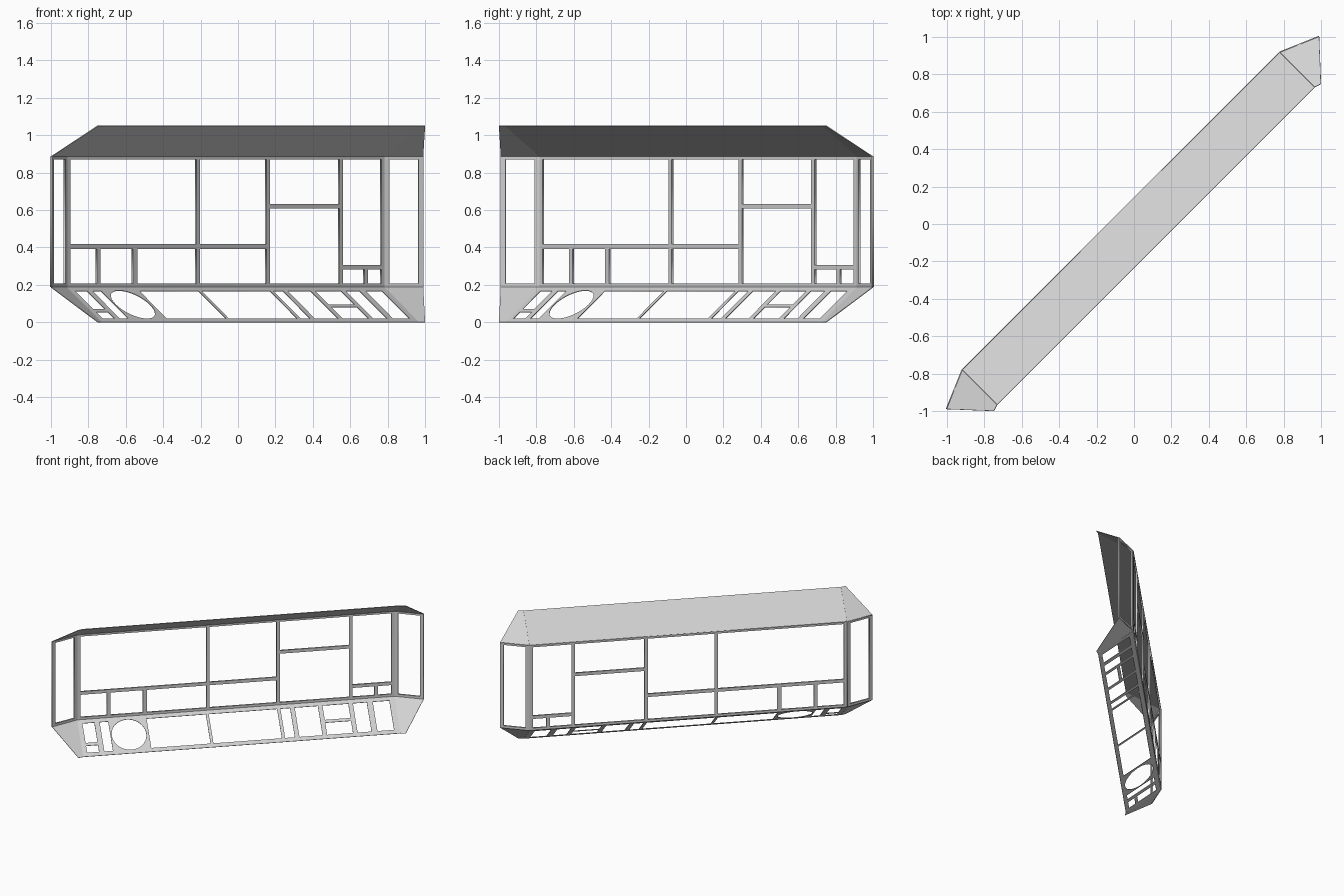
import bpy
import math
from mathutils import Matrix, Vector

cube = bpy.data.objects.get("Cube")
if cube:
    bpy.data.objects.remove(cube)

paint = bpy.data.materials.new("light_grey")
paint.use_nodes = True
GREY = (0.64, 0.64, 0.64, 1)
paint.diffuse_color = GREY
paint.node_tree.nodes["Principled BSDF"].inputs["Base Color"].default_value = GREY

# The shell is laid out along x, then turned onto the diagonal
TURN = Matrix.Rotation(math.radians(45), 4, "Z")
SILL, HEAD, TOP = 0.187, 0.885, 1.05
CORNER = Vector((1.2, 0.096))     # where wall and end facet meet
TIP = Vector((1.407, 0.007))      # outer end of the end facet
LIP = Vector((1.2, -0.166))       # front end of the sloping panels
LIP_TIP = Vector((1.237, -0.177))


def rect(x0, x1, y0, y1):
    return [(x0, y0), (x1, y0), (x1, y1), (x0, y1)]


def circle(x, y, r, n=40):
    return [(x + r * math.cos(2 * math.pi * i / n),
             y + r * math.sin(2 * math.pi * i / n)) for i in range(n)]


def pierced_panel(name, outline, holes, origin, x_axis, y_axis, thickness):
    """Flat sheet with openings, placed by its origin and two axes."""
    curve = bpy.data.curves.new(name, "CURVE")
    curve.dimensions = "2D"
    curve.fill_mode = "BOTH"
    curve.extrude = thickness / 2
    for loop in [outline] + holes:
        spline = curve.splines.new("POLY")
        spline.points.add(len(loop) - 1)
        for point, (x, y) in zip(spline.points, loop):
            point.co = (x, y, 0, 1)
        spline.use_cyclic_u = True
    x_axis, y_axis = Vector(x_axis).normalized(), Vector(y_axis).normalized()
    place = Matrix((x_axis, y_axis, x_axis.cross(y_axis))).transposed().to_4x4()
    place.translation = Vector(origin)
    source = bpy.data.objects.new(name + "_outline", curve)
    bpy.context.collection.objects.link(source)
    bpy.context.view_layer.update()
    graph = bpy.context.evaluated_depsgraph_get()
    mesh = bpy.data.meshes.new_from_object(source.evaluated_get(graph))
    bpy.data.objects.remove(source)
    mesh.transform(TURN @ place)
    mesh.materials.clear()
    mesh.materials.append(paint)
    obj = bpy.data.objects.new(name, mesh)
    bpy.context.collection.objects.link(obj)
    return obj


def sheet(name, corners, thickness=0.004):
    """Plain thin sheet through the given corners."""
    mesh = bpy.data.meshes.new(name)
    mesh.from_pydata([TURN @ Vector(c) for c in corners], [], [range(len(corners))])
    mesh.materials.append(paint)
    obj = bpy.data.objects.new(name, mesh)
    bpy.context.collection.objects.link(obj)
    solid = obj.modifiers.new("thickness", "SOLIDIFY")
    solid.thickness = thickness
    solid.offset = 0
    return obj


def at(point, z, side=1):
    return (point.x * side, point.y, z)


# Main window wall: openings left between the mullions and rails
low, high, edge, b = SILL + 0.02, HEAD - 0.015, 1.175, 0.013
m1, m2, m3 = -0.211, 0.32, 0.87
rail, mid_rail, low_rail = 0.404, 0.62, 0.294
wall_holes = [
    rect(-edge, m1 - b, rail + b, high),
    rect(m1 + b, m2 - b, rail + b, high),
    rect(-edge, -0.962 - b, low, rail - b),
    rect(-0.962 + b, -0.687 - 0.016, low, rail - b),
    rect(-0.687 + 0.016, m1 - b, low, rail - b),
    rect(m1 + b, m2 - b, low, rail - b),
    rect(m2 + b, m3 - b, mid_rail + b, high),
    rect(m2 + b, m3 - b, low, mid_rail - b),
    rect(m3 + b, edge, low_rail + b, high),
    rect(m3 + b, 1.06 - b, low, low_rail - b),
    rect(1.06 + b, edge, low, low_rail - b),
]
pierced_panel("window_wall", rect(-CORNER.x, CORNER.x, SILL, HEAD), wall_holes,
              (0, CORNER.y, 0), (1, 0, 0), (0, 0, 1), 0.012)

# Sloping lower panel with its row of openings
slope = Vector((0, LIP.y - CORNER.y, -SILL))
near, far = 0.037, slope.length - 0.033
low_holes = [rect(-1.165, -1.075, near, 0.205), rect(-1.165, -1.075, 0.23, far),
             rect(-1.035, -0.97, near, far), circle(-0.83, slope.length / 2, 0.13)]
for x0, x1 in [(-0.68, -0.232), (-0.21, 0.307), (0.332, 0.405),
               (0.44, 0.615), (0.88, 0.985), (1.03, 1.155)]:
    low_holes.append(rect(x0, x1, near, far))
low_holes += [rect(0.65, 0.845, near, 0.16), rect(0.65, 0.845, 0.185, far)]
pierced_panel("lower_panel", rect(-CORNER.x, CORNER.x, 0, slope.length), low_holes,
              (0, CORNER.y, SILL), (1, 0, 0), slope, 0.004)

# Sloping roof
sheet("roof_panel", [at(CORNER, HEAD, -1), at(CORNER, HEAD),
                     at(LIP, TOP), at(LIP, TOP, -1)])

# Angled ends: window, roof facet and lower facet on each side
for side, label in ((-1, "right"), (1, "left")):
    run = Vector(((TIP.x - CORNER.x) * side, TIP.y - CORNER.y, 0))
    pierced_panel(label + "_end_window", rect(0, run.length, SILL, HEAD),
                  [rect(0.028, run.length - 0.028, low, high)],
                  at(CORNER, 0, side), run, (0, 0, 1), 0.012)
    for part, z_wall, z_lip in (("roof", HEAD, TOP), ("lower", SILL, 0)):
        sheet(label + "_" + part + "_facet",
              [at(CORNER, z_wall, side), at(TIP, z_wall, side),
               at(LIP_TIP, z_lip, side), at(LIP, z_lip, side)])
